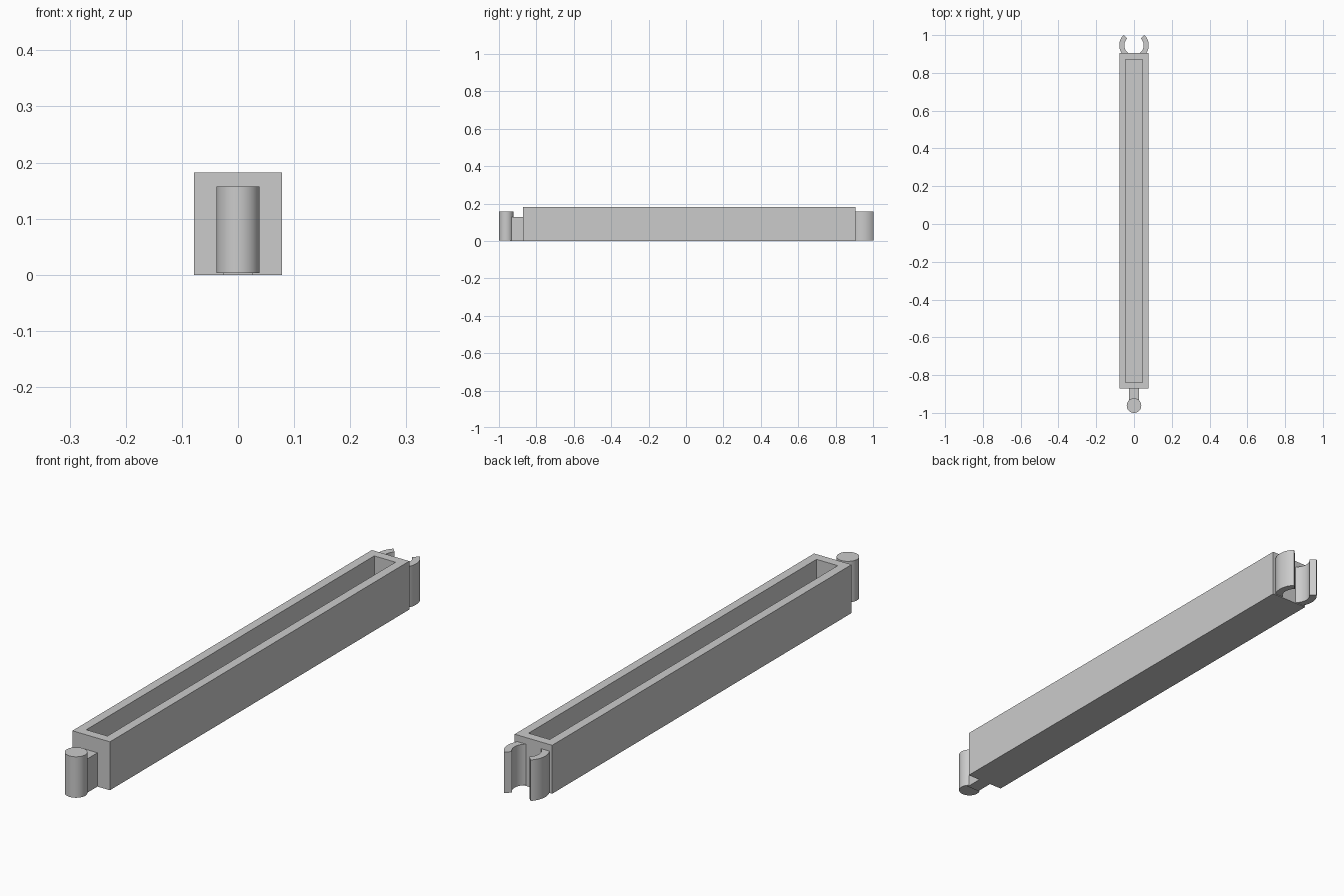
import bpy, bmesh
from math import sin, cos, radians

cube = bpy.data.objects.get("Cube")
if cube:
    bpy.data.objects.remove(cube, do_unlink=True)

grey = bpy.data.materials.new("plain_grey")
grey.use_nodes = True
GREY = (0.6, 0.6, 0.6, 1)
grey.diffuse_color = GREY
grey.node_tree.nodes["Principled BSDF"].inputs["Base Color"].default_value = GREY


def extrude_outline(name, outline, z0, z1, smooth=False):
    """Raise a flat outline into a solid prism."""
    bm = bmesh.new()
    base = bm.faces.new([bm.verts.new((x, y, z0)) for x, y in outline])
    top = bmesh.ops.extrude_face_region(bm, geom=[base], use_keep_orig=True)["geom"]
    verts = [v for v in top if isinstance(v, bmesh.types.BMVert)]
    bmesh.ops.translate(bm, verts=verts, vec=(0, 0, z1 - z0))
    bmesh.ops.recalc_face_normals(bm, faces=bm.faces)
    mesh = bpy.data.meshes.new(name)
    bm.to_mesh(mesh)
    bm.free()
    mesh.materials.append(grey)
    obj = bpy.data.objects.new(name, mesh)
    bpy.context.collection.objects.link(obj)
    if smooth:
        bpy.ops.object.select_all(action='DESELECT')
        obj.select_set(True)
        bpy.context.view_layer.objects.active = obj
        bpy.ops.object.shade_smooth_by_angle(angle=radians(30))
    return obj


def rectangle(half, y0, y1):
    return [(-half, y0), (half, y0), (half, y1), (-half, y1)]


def arc(radius, y, start, end, steps):
    angles = [radians(start + (end - start) * i / steps) for i in range(steps + 1)]
    return [(radius * cos(a), y + radius * sin(a)) for a in angles]


# Long bar with a narrow slot sunk into its top
body = extrude_outline("body", rectangle(0.078, -0.872, 0.906), 0, 0.182)
bm = bmesh.new()
bm.from_mesh(body.data)
top = max(bm.faces, key=lambda f: f.calc_center_median().z)
bmesh.ops.inset_individual(bm, faces=[top], thickness=0.048)
slot = bmesh.ops.extrude_face_region(bm, geom=[top])["geom"]
bmesh.ops.delete(bm, geom=[top], context='FACES_ONLY')
bmesh.ops.translate(bm, verts=[v for v in slot if isinstance(v, bmesh.types.BMVert)],
                    vec=(0, 0, -0.155))
bmesh.ops.recalc_face_normals(bm, faces=bm.faces)
bm.to_mesh(body.data)
bm.free()

# Front hinge pin on its short neck
extrude_outline("neck", rectangle(0.026, -0.94, -0.87), 0, 0.127)
extrude_outline("pin", arc(0.0385, -0.9615, 0, 352.5, 47), 0.003, 0.157, True)

# Rear snap clip: two curved arms, open at the back
for side, start, end in (("left", -60, 45), ("right", 240, 135)):
    outline = arc(0.078, 0.946, start, end, 24) + arc(0.051, 0.946, end, start, 24)
    extrude_outline(side + "_clip_arm", outline, 0.003, 0.157, True)
